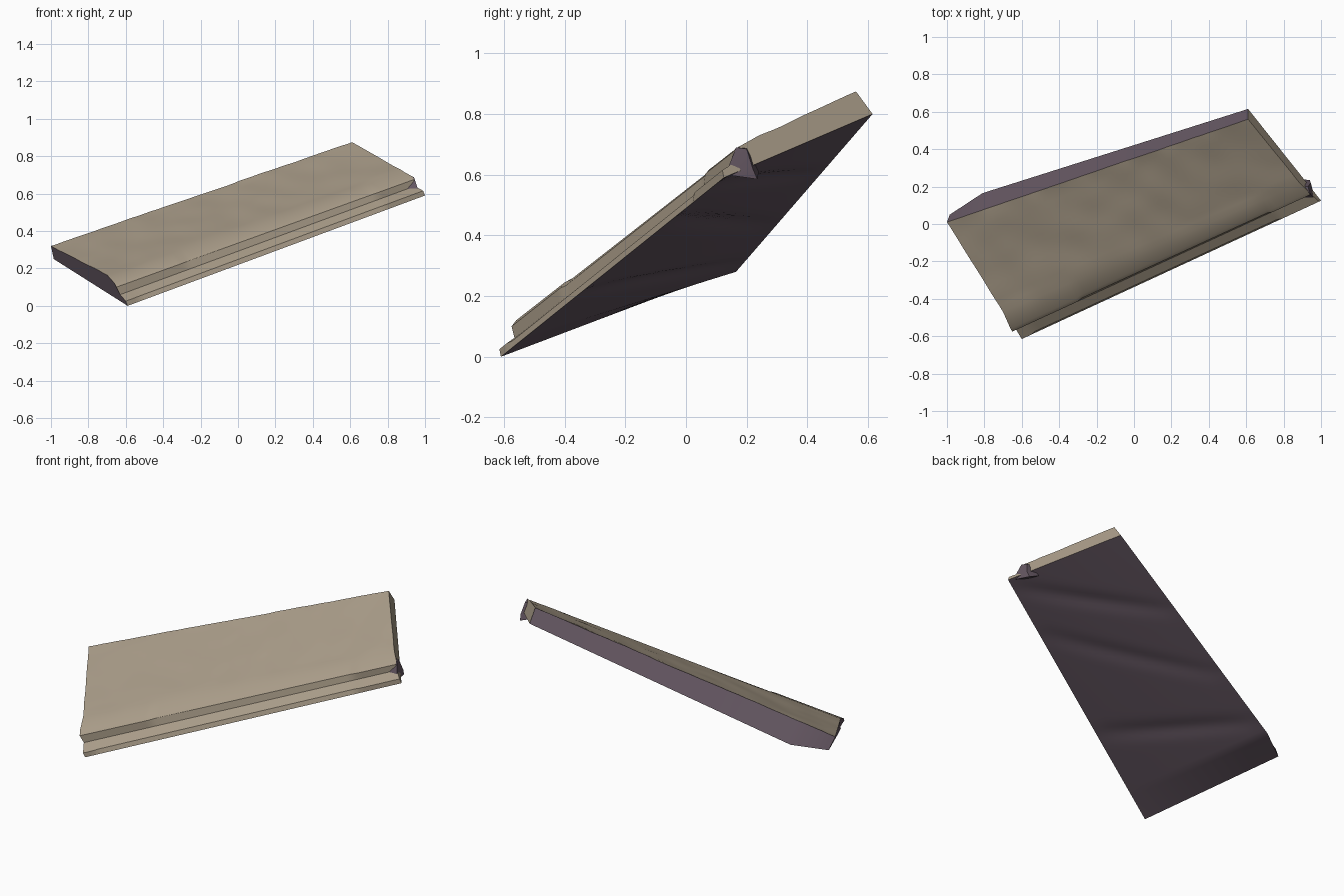
import bpy, bmesh, math
from mathutils import Vector, noise

if "Cube" in bpy.data.objects:
    bpy.data.objects.remove(bpy.data.objects["Cube"])


def material(name, color):
    m = bpy.data.materials.new(name)
    m.use_nodes = True
    m.diffuse_color = color
    m.node_tree.nodes["Principled BSDF"].inputs["Base Color"].default_value = color
    return m


stone = material("tan stone", (0.40, 0.335, 0.25, 1))
shadow = material("dusky purple underside", (0.125, 0.092, 0.118, 1))

# Cross-section at the low end and the high end: ledge, riser, rounded lip, back
LOW = [Vector(p) for p in (
    (-0.59, -0.61, 0.0), (-0.60, -0.615, 0.025), (-0.63, -0.565, 0.06),
    (-0.65, -0.575, 0.10), (-0.66, -0.56, 0.12), (-0.70, -0.47, 0.165),
    (-1.0, 0.01, 0.32), (-0.985, 0.05, 0.25))]
HIGH = [Vector(p) for p in (
    (1.0, 0.125, 0.59), (0.99, 0.12, 0.615), (0.945, 0.16, 0.64),
    (0.94, 0.155, 0.675), (0.935, 0.17, 0.69), (0.89, 0.215, 0.715),
    (0.61, 0.56, 0.875), (0.61, 0.615, 0.80))]
HEEL = Vector((-0.81, 0.165, 0.28))    # thick corner of the underside
HEEL_T = 0.11
UP = Vector((-0.11, -0.465, 0.88))
OUT = Vector((0.4, -0.9, 0.1))
CREASES = ((0.97, 0.66), (0.78, 0.37), (0.36, 0.16))
STATIONS, TOP_COLS, BASE_COLS = 64, 14, 18


def section(t):
    """Closed ring of points across the slab at distance t along it."""
    p = [a.lerp(b, t) for a, b in zip(LOW, HIGH)]
    if t < HEEL_T:
        p[7] = LOW[7].lerp(HEEL, t / HEEL_T)
    else:
        p[7] = HEEL.lerp(HIGH[7], (t - HEEL_T) / (1 - HEEL_T))
    # Joints: the ledge and the riser shift slightly between blocks
    if 0.04 < t < 0.87:
        p[1] -= OUT * 0.008
    if 0.22 < t < 0.86:
        for i in (3, 4):
            p[i] -= OUT * 0.008
    # Worn top surface
    ring = p[:6]
    for c in range(1, TOP_COLS):
        q = p[5].lerp(p[6], c / TOP_COLS)
        ring.append(q + UP * 0.006 * noise.noise(q * 6))
    ring.append(p[6] + UP * 0.004 * noise.noise(p[6] * 12))
    ring.append(p[7])
    # Underside with slanting creases
    for c in range(1, BASE_COLS):
        s = c / BASE_COLS
        q = p[7].lerp(p[0], s)
        fade = math.sin(math.pi * s) ** 0.5
        for front, back in CREASES:
            d = t - (back + (front - back) * s)
            q += UP * 0.012 * fade * math.exp(-(d / 0.03) ** 2)
        ring.append(q)
    return ring


def finish(name, bm):
    bmesh.ops.recalc_face_normals(bm, faces=bm.faces)
    mesh = bpy.data.meshes.new(name)
    bm.to_mesh(mesh)
    bm.free()
    mesh.materials.append(stone)
    mesh.materials.append(shadow)
    ob = bpy.data.objects.new(name, mesh)
    bpy.context.collection.objects.link(ob)
    bpy.ops.object.select_all(action="DESELECT")
    ob.select_set(True)
    bpy.context.view_layer.objects.active = ob
    bpy.ops.object.shade_smooth_by_angle(angle=math.radians(30))
    return ob


# Stepped slab, lofted from the low end to the high end
bm = bmesh.new()
rings = [[bm.verts.new(q) for q in section(i / STATIONS)] for i in range(STATIONS + 1)]
count = len(rings[0])
back_edge = 5 + TOP_COLS
for r0, r1 in zip(rings, rings[1:]):
    for j in range(count):
        k = (j + 1) % count
        f = bm.faces.new((r0[j], r0[k], r1[k], r1[j]))
        f.material_index = 1 if j >= back_edge else 0
bm.faces.new(rings[0]).material_index = 1
bm.faces.new(rings[-1]).material_index = 0
finish("stepped_slab", bm)

# Rough lump closing the high end of the ledge
bm = bmesh.new()
for p in ((0.97, 0.13, 0.60), (0.94, 0.165, 0.69), (0.93, 0.20, 0.685),
          (0.945, 0.22, 0.62), (0.94, 0.235, 0.585), (0.90, 0.14, 0.62),
          (0.88, 0.20, 0.69), (0.88, 0.24, 0.61)):
    bm.verts.new(p)
bmesh.ops.convex_hull(bm, input=bm.verts)
for f in bm.faces:
    f.material_index = 1
finish("ledge_end_lump", bm)
